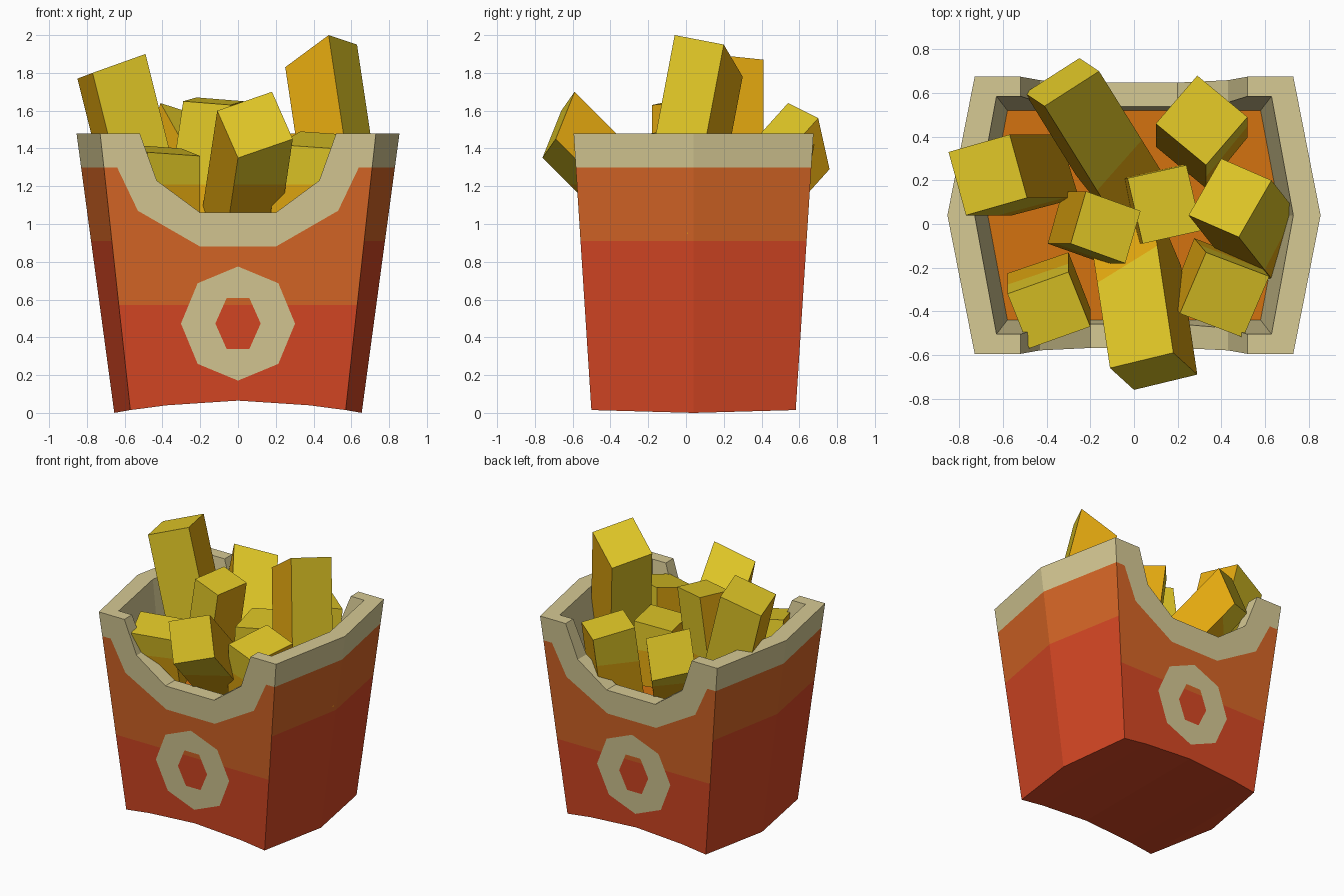
import bpy, bmesh, math
from mathutils import Vector

if "Cube" in bpy.data.objects:
    bpy.data.objects.remove(bpy.data.objects["Cube"])


def material(name, srgb):
    m = bpy.data.materials.new(name)
    lin = [c / 12.92 if c <= 0.04045 else ((c + 0.055) / 1.055) ** 2.4 for c in srgb]
    m.diffuse_color = (*lin, 1)
    m.use_nodes = True
    m.node_tree.nodes["Principled BSDF"].inputs["Base Color"].default_value = m.diffuse_color
    return m


RED = material("box red", (0.84, 0.28, 0.14))
ORANGE = material("box orange", (0.84, 0.40, 0.15))
BEIGE = material("card beige", (0.84, 0.79, 0.58))
FILL = material("fill orange", (0.83, 0.45, 0.06))
YELLOW = material("fry yellow", (0.88, 0.78, 0.15))
GOLD = material("fry gold", (0.89, 0.66, 0.06))

CY = 0.04        # centre of the box in depth
TOP = 1.48
FLOOR = 0.90


def finish(bm, name, mats):
    me = bpy.data.meshes.new(name)
    bm.to_mesh(me)
    bm.free()
    for m in mats:
        me.materials.append(m)
    ob = bpy.data.objects.new(name, me)
    bpy.context.collection.objects.link(ob)
    return ob


def half_depth(z):
    return 0.54 + 0.095 * z / TOP


def inner_depth(z):
    return 0.48 + 0.065 * (z - FLOOR) / (TOP - FLOOR)


# ---- carton: one quarter is described, then mirrored to all four ----
bm = bmesh.new()


def quad(points, mat):
    pts = []
    for p in points:
        if p not in pts:
            pts.append(p)
    for sx in (1, -1):
        for sy in (1, -1):
            vs = [bm.verts.new((sx * x, CY + sy * h, z)) for x, h, z in pts]
            if sx * sy > 0:
                vs.reverse()
            bm.faces.new(vs).material_index = mat


def out(x, z):
    return (x, half_depth(z), z)


def column(xb, zb, xm, xg, zg, xf, zf, xi, xfl):
    """outer points from bottom to rim, plus the inner rim and floor points"""
    return ([out(xb, zb), out(xm, 0.57), out(xg, zg), out(xf, zf)],
            (xi, inner_depth(zf), zf), (xfl, inner_depth(FLOOR), FLOOR))


front = [column(0, .065, 0, 0, .88, 0, 1.06, 0, 0),
         column(.2, .052, .2, .2, .88, .2, 1.06, .2, .2),
         column(.38, .04, .43, .53, 1.07, .43, 1.23, .43, .38),
         column(.5, .024, .56, .64, 1.30, .52, TOP, .52, .5),
         column(.57, .015, .631, .71, 1.30, .73, TOP, .63, .58)]


def lining(a, b):
    (oa, ia, fa), (ob, ib, fb) = a, b
    quad([oa[-1], ob[-1], ib, ia], 2)                                 # rim top
    quad([ia, ib, fb, fa], 2)                                         # inner wall
    quad([fa, fb, (fb[0], 0, FLOOR), (fa[0], 0, FLOOR)], 3)           # inner floor
    a0, b0 = oa[0], ob[0]
    quad([(a0[0], 0, a0[2]), (b0[0], 0, b0[2]), b0, a0], 0)           # underside


for a, b in zip(front, front[1:]):
    for r in range(3):
        quad([a[0][r], b[0][r], b[0][r + 1], a[0][r + 1]], r)
    lining(a, b)

# pointed side panels
levels = (0.015, 0.91, 1.30, TOP)
corner = [out(.57 + .16 * (z - .015) / 1.465, z) for z in levels]
tip = [(.655 + .2 * z / TOP, 0, z) for z in (0, 0.91, 1.30, TOP)]
for r in range(3):
    quad([corner[r], tip[r], tip[r + 1], corner[r + 1]], r)
inner_c, floor_c, inner_t, floor_t = front[-1][1], front[-1][2], (.73, 0, TOP), (.67, 0, FLOOR)
quad([corner[-1], tip[-1], inner_t, inner_c], 2)
quad([inner_c, inner_t, floor_t, floor_c], 2)
quad([floor_c, floor_t, (.58, 0, FLOOR)], 3)
quad([(.57, 0, .015), tip[0], corner[0]], 0)
bmesh.ops.remove_doubles(bm, verts=bm.verts, dist=0.0005)
finish(bm, "carton", [RED, ORANGE, BEIGE, FILL])


# ---- octagonal ring badges on front and back ----
def badge(name, side):
    bm = bmesh.new()
    edges = []
    for count, radius, in ((8, 0.302), (6, 0.12)):
        start = 0 if count == 6 else math.pi / 2
        loop = []
        for i in range(count):
            t = start + 2 * math.pi * i / count
            rz = radius * (1.3 if count == 6 else 1)
            x, z = radius * math.cos(t), 0.473 + rz * math.sin(t)
            loop.append(bm.verts.new((x, CY + side * (half_depth(z) + 0.005), z)))
        edges += [bm.edges.new((loop[i], loop[(i + 1) % count])) for i in range(count)]
    bmesh.ops.triangle_fill(bm, edges=edges, use_beauty=True)
    for f in bm.faces:
        f.normal_update()
        if f.normal.y * side < 0:
            f.normal_flip()
    finish(bm, name, [BEIGE])


badge("front_ring", -1)
badge("back_ring", 1)

# ---- fries: three corners of the cut end, then sideways run per unit down ----
FRIES = [
    ((-.77, .04, 1.80), (-.49, .12, 1.90), (-.85, .33, 1.77), (.25, 0)),
    ((-.41, .54, 1.64), (-.16, .70, 1.56), (-.50, .60, 1.37), (.56, -.9)),
    ((.48, -.06, 2.0), (.63, .20, 1.95), (.25, .04, 1.83), (.15, -.19)),
    ((.33, .27, 1.48), (.52, .49, 1.42), (.10, .46, 1.48), (0, -.2)),
    ((.21, -.41, 1.42), (.50, -.52, 1.40), (.33, -.13, 1.49), (-.1, .12)),
    ((-.48, -.57, 1.38), (-.20, -.47, 1.36), (-.58, -.32, 1.42), (0, .2)),
    ((-.29, -.09, 1.65), (-.04, -.18, 1.63), (-.22, .15, 1.67), (-.15, 0)),
    ((.04, -.09, 1.38), (.31, -.03, 1.41), (-.03, .21, 1.39), (-.05, 0)),
    ((-.11, -.66, 1.60), (.18, -.59, 1.70), (0, -.76, 1.35), (-.15, 1.0)),
]
BASE = 0.95


def fry(name, p0, p1, p3, run):
    bm = bmesh.new()
    p0, p1, p3 = Vector(p0), Vector(p1), Vector(p3)
    ends = [p0, p1, p1 + p3 - p0, p3]
    top = [bm.verts.new(p) for p in ends]
    low = [bm.verts.new(p + Vector((run[0], run[1], -1)) * (p.z - BASE)) for p in ends]
    bm.faces.new(top)
    bm.faces.new(low)
    for i in range(4):
        j = (i + 1) % 4
        bm.faces.new((top[i], top[j], low[j], low[i])).material_index = i % 2
    bmesh.ops.recalc_face_normals(bm, faces=bm.faces)
    # deeper golden lower part
    bmesh.ops.bisect_plane(bm, geom=bm.verts[:] + bm.edges[:] + bm.faces[:],
                           plane_co=(0, 0, 1.21), plane_no=(0, 0, 1))
    for f in bm.faces:
        if f.calc_center_median().z < 1.21:
            f.material_index = 1
    finish(bm, name, [YELLOW, GOLD])


for n, data in enumerate(FRIES, 1):
    fry(f"fry_{n}", *data)
